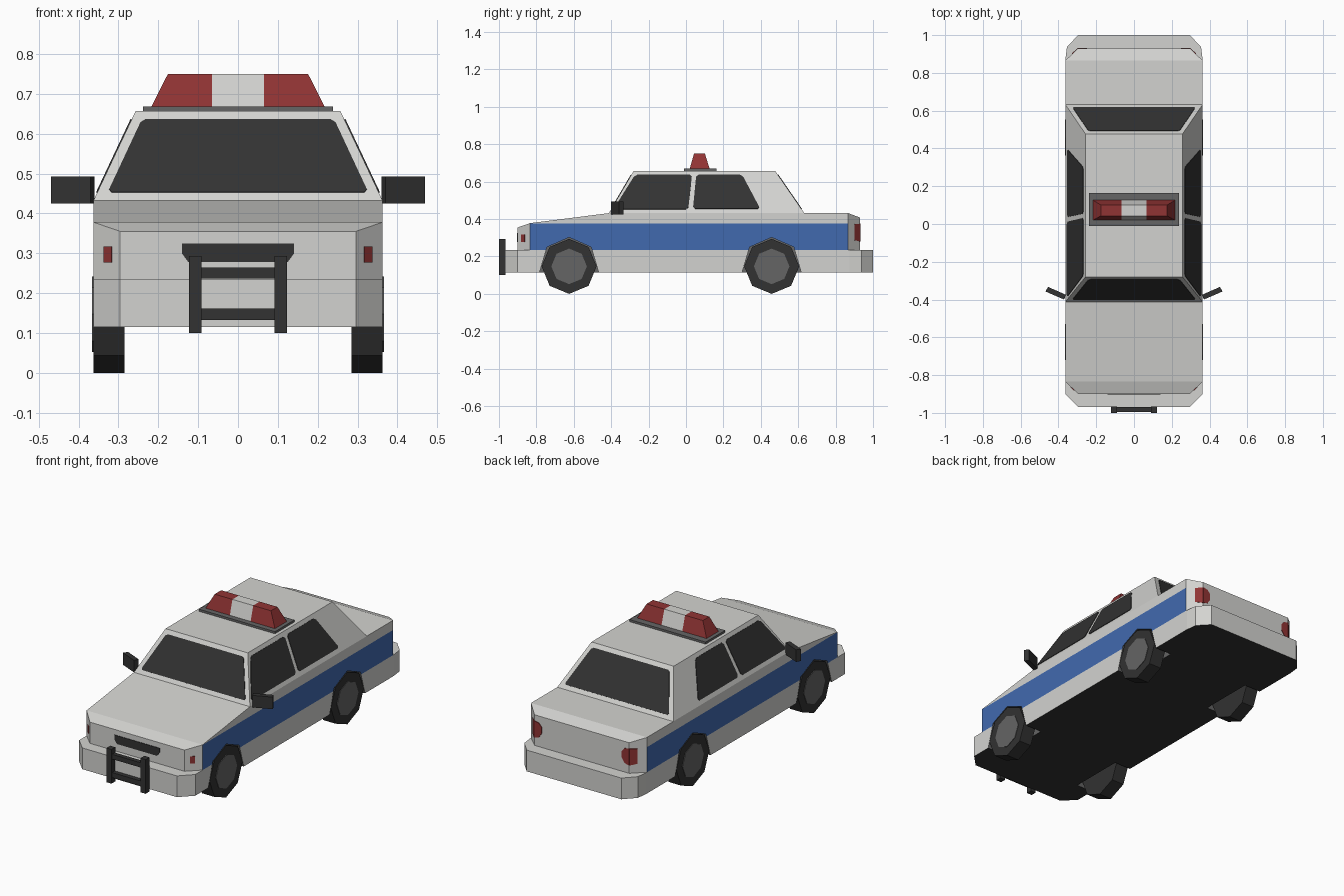
import bpy, bmesh, math
from mathutils import Vector

if "Cube" in bpy.data.objects:
    bpy.data.objects.remove(bpy.data.objects["Cube"])


def material(name, r, g, b):
    m = bpy.data.materials.new(name)
    m.diffuse_color = (r, g, b, 1)
    m.use_nodes = True
    m.node_tree.nodes["Principled BSDF"].inputs["Base Color"].default_value = m.diffuse_color
    return m


WHITE = material("white_paint", .65, .65, .63)
BLUE = material("blue_paint", .053, .144, .43)
RED = material("red_plastic", .28, .034, .034)
DARK = material("dark_rubber_and_glass", .032, .032, .032)
GREY = material("grey_metal", .13, .13, .13)


def loft(name, rings, mats, rule=None, cuts=()):
    """Skin equal point rings, cap the ends, cut by planes, colour by a rule."""
    bm = bmesh.new()
    rows = [[bm.verts.new(p) for p in ring] for ring in rings]
    n = len(rows[0])
    for a, b in zip(rows, rows[1:]):
        for i in range(n):
            bm.faces.new((a[i], a[(i + 1) % n], b[(i + 1) % n], b[i]))
    bm.faces.new(rows[0])
    bm.faces.new(rows[-1])
    for co, no in cuts:
        bmesh.ops.bisect_plane(bm, geom=bm.verts[:] + bm.edges[:] + bm.faces[:],
                               plane_co=co, plane_no=no)
    bmesh.ops.recalc_face_normals(bm, faces=bm.faces[:])
    bm.normal_update()
    if rule:
        for f in bm.faces:
            f.material_index = rule(f.calc_center_median(), f.normal)
    me = bpy.data.meshes.new(name)
    bm.to_mesh(me)
    bm.free()
    for m in mats:
        me.materials.append(m)
    ob = bpy.data.objects.new(name, me)
    bpy.context.collection.objects.link(ob)
    return ob


def rect(hx, y0, y1, z):
    return [(-hx, y0, z), (hx, y0, z), (hx, y1, z), (-hx, y1, z)]


def prism(name, pts, vec, mat):
    pts = [Vector(p) for p in pts]
    return loft(name, [pts, [p + Vector(vec) for p in pts]], [mat])


def box(name, x0, x1, y0, y1, z0, z1, mat):
    return prism(name, [(x0, y0, z0), (x1, y0, z0), (x1, y1, z0), (x0, y1, z0)],
                 (0, 0, z1 - z0), mat)


def plate(name, pts, mat, corner=0.0):
    """Thin plate centred on a surface, with optionally clipped corners."""
    pts = [Vector(p) for p in pts]
    if corner:
        clipped = []
        for i, p in enumerate(pts):
            for q in (pts[i - 1], pts[(i + 1) % len(pts)]):
                clipped.append(p + (q - p).normalized() * corner)
        pts = clipped
    n = (pts[1] - pts[0]).cross(pts[-2] - pts[0]).normalized() * .003
    return prism(name, [p - n for p in pts], n * 2, mat)


W, C = .363, .296   # half width of the body, and of its clipped ends

# Lower body with the wrap-round bumpers and dark underside
outline = [(-C, -.968), (C, -.968), (W, -.9), (W, .873), (.355, .937), (C, 1),
           (-C, 1), (-.355, .937), (-W, .873), (-W, -.9)]
lower = loft("lower_body", [[(x, y, z) for x, y in outline] for z in (.115, .235)],
             [WHITE, DARK, GREY], lambda c, n: int(n.z < -.9))

# Upper body, with the blue stripe on its flat sides
sections = [(-.9, .355, C), (-.834, .378, W), (-.41, .432, W), (.866, .432, W), (.93, .408, C)]
upper = loft("upper_body",
             [[(-w, y, .235), (w, y, .235), (w, y, z), (-w, y, z)] for y, z, w in sections],
             [WHITE, BLUE, GREY],
             lambda c, n: int(abs(n.x) > .95 and c.z < .378),
             [((0, 0, .377), (0, 0, 1))])

# Wheel arches cut out of both body halves
arch = [(-.165, .05), (-.158, .115), (-.118, .25), (0, .302), (.118, .25), (.158, .115), (.165, .05)]
AXLES = (-.625, .458)
dg_cutters = []
for y in AXLES:
    for s in (-1, 1):
        cutter = prism("arch_cutter", [(s * .26, y + a, z) for a, z in arch], (s * .15, 0, 0), GREY)
        cutter.hide_render = True
        dg_cutters.append(cutter)
        for body in (lower, upper):
            mod = body.modifiers.new("arch", 'BOOLEAN')
            mod.object = cutter
            mod.operation = 'DIFFERENCE'
            mod.solver = 'EXACT'
            mod.material_mode = 'TRANSFER'
bpy.context.view_layer.update()
dg = bpy.context.evaluated_depsgraph_get()
for body in (lower, upper):
    cut = bpy.data.meshes.new_from_object(body.evaluated_get(dg))
    body.modifiers.clear()
    body.data = cut
for cutter in dg_cutters:
    bpy.data.objects.remove(cutter)

# Eight-sided wheels with hub discs
for y in AXLES:
    for s in (-1, 1):
        def octagon(x, r):
            return [(s * x, y + r * math.sin(k * math.pi / 4), .147 + r * math.cos(k * math.pi / 4))
                    for k in range(8)]
        loft("wheel", [octagon(.285, .147), octagon(.363, .147)], [DARK])
        loft("hub", [octagon(.36, .095), octagon(.366, .095)], [GREY])

# Cabin
loft("cabin", [rect(W, -.412, .632, .432), rect(.257, -.28, .477, .657)], [WHITE])


def slope(z, a, b):
    """Position on a cabin wall going from a at the belt line to b at the roof."""
    return a + (b - a) * (z - .432) / .225


# Windscreen and rear window
for name, a, b in (("windscreen", -.412, -.28), ("rear_window", .632, .477)):
    plate(name, [(x, slope(z, a, b), z) for x, z in
                 ((-.327, .452), (.327, .452), (.241, .636), (-.241, .636))], DARK, .01)

# Side windows and mirrors
for s in (-1, 1):
    for name, shape in (
            ("front_side_window", ((-.388, .452), (.012, .452), (.032, .636), (-.272, .636))),
            ("rear_side_window", ((.037, .454), (.397, .454), (.3, .636), (.055, .636)))):
        plate(name, [(s * slope(z, W, .257), y, z) for y, z in shape], DARK, .012)
    prism("mirror", [(s * x, y, .425) for x, y in
                     ((.36, -.375), (.455, -.333), (.469, -.357), (.37, -.4))], (0, 0, .068), DARK)

# Roof light bar on its base plate
box("light_bar_base", -.238, .238, -.01, .164, .655, .669, GREY)
loft("light_bar", [rect(.217, .02, .126, .669), rect(.176, .043, .101, .75)], [WHITE, RED],
     lambda c, n: int(abs(c.x) > .065),
     [((x, 0, 0), (1, 0, 0)) for x in (-.065, .065)])

# Corner lamps
for s in (-1, 1):
    plate("front_lamp", [(s * x, y, z) for x, y, z in
                         ((.316, -.88, .277), (.335, -.862, .277),
                          (.335, -.862, .317), (.316, -.88, .317))], RED)
    plate("tail_lamp_side", [(s * x, y, z) for x, y, z in
                             ((C, .93, .28), (.327, .9, .287), (.327, .9, .372), (C, .93, .375))], RED)
    plate("tail_lamp_back", [(s * x, .93, z) for x, z in
                             ((C, .28), (.268, .288), (.25, .315), (.25, .35), (.268, .37), (C, .375))], RED)

# Grille and push bar
plate("grille", [(x, -.9, z) for x, z in
                 ((-.125, .278), (.125, .278), (.141, .3), (.141, .325), (-.141, .325), (-.141, .3))], DARK)
for s in (-1, 1):
    box("push_bar_post", s * .107 - .016, s * .107 + .016, -1, -.966, .1, .293, DARK)
for z0, z1 in ((.132, .161), (.237, .264)):
    box("push_bar_rail", -.1, .1, -.995, -.97, z0, z1, DARK)
